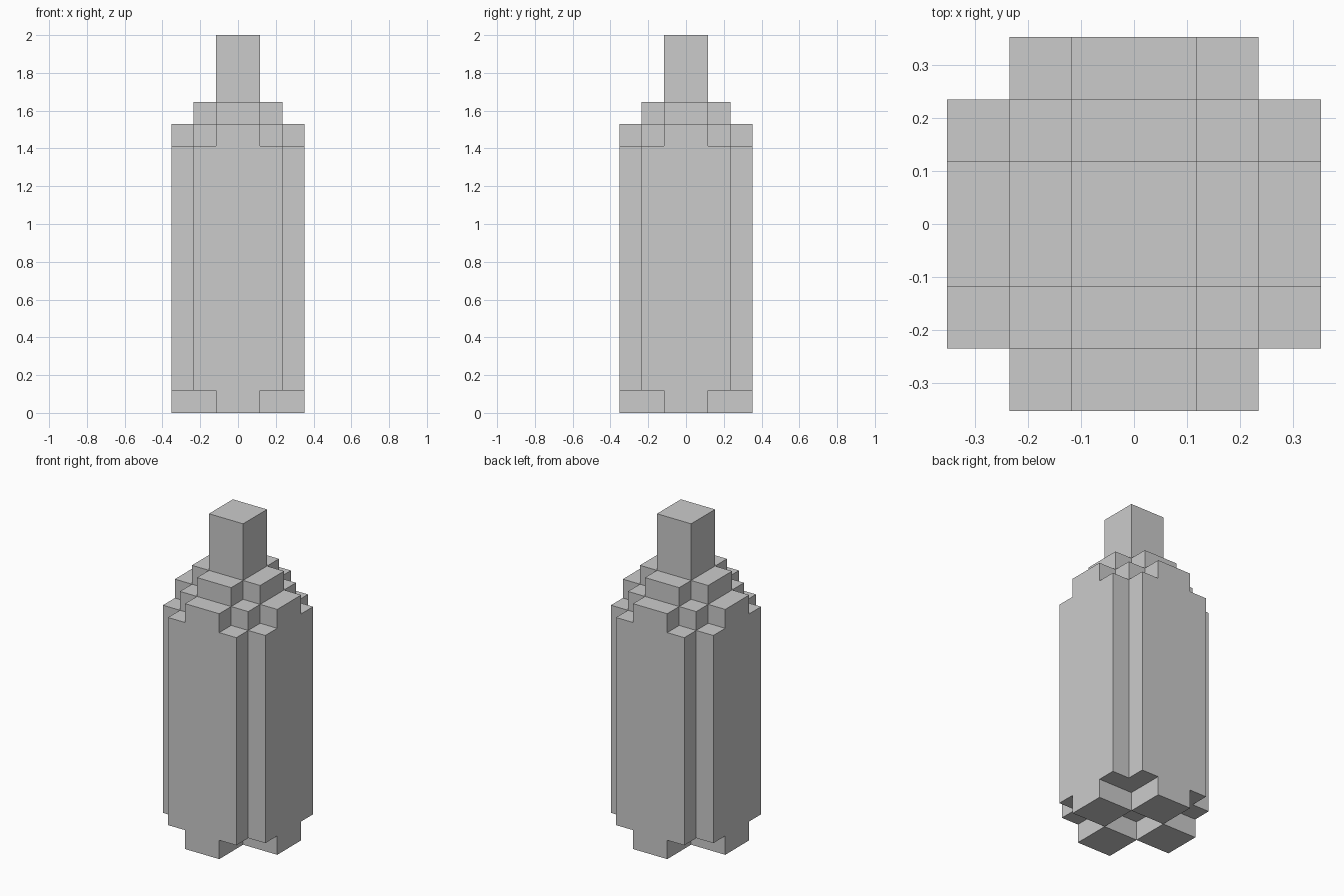
import bpy, bmesh, math
from mathutils import Vector

if "Cube" in bpy.data.objects:
    bpy.data.objects.remove(bpy.data.objects["Cube"])

U = 2 / 17  # edge length of one block


def slab(hx, hy, z0, z1):
    """Cells of a centred slab with half widths hx, hy."""
    return {(x, y, z) for x in range(-hx, hx) for y in range(-hy, hy) for z in range(z0, z1)}


def cross(a, b, z0, z1):
    """Two centred slabs crossing each other."""
    return slab(a, b, z0, z1) | slab(b, a, z0, z1)


parts = {
    # four feet around a recessed underside
    "base_feet": cross(1, 3, 0, 1) - slab(1, 1, 0, 1),
    # tall body with notched corners
    "body": cross(2, 3, 1, 12),
    # stepped shoulders
    "lower_shoulder": slab(2, 2, 12, 13) | cross(1, 3, 12, 13),
    "upper_shoulder": cross(1, 2, 13, 14),
    # neck
    "neck": slab(1, 1, 14, 17),
}
solid = set().union(*parts.values())


def build(name, cells):
    """Make a mesh from the exposed sides of the cells."""
    bm = bmesh.new()
    for c in sorted(cells):
        centre = Vector(c) + Vector((0.5, 0.5, 0.5))
        for axis in range(3):
            for s in (-1, 1):
                n = [0, 0, 0]
                n[axis] = s
                if tuple(c[i] + n[i] for i in range(3)) in solid:
                    continue
                n = Vector(n)
                u = Vector((n.y, n.z, n.x))
                v = n.cross(u)
                corners = ((-1, -1), (1, -1), (1, 1), (-1, 1))
                bm.faces.new([bm.verts.new((centre + (n + u * i + v * j) / 2) * U)
                              for i, j in corners])
    bmesh.ops.remove_doubles(bm, verts=bm.verts, dist=1e-4)
    # merge coplanar squares into large flat faces
    bmesh.ops.dissolve_limit(bm, angle_limit=math.radians(1), verts=bm.verts, edges=bm.edges)
    mesh = bpy.data.meshes.new(name)
    bm.to_mesh(mesh)
    bm.free()
    bpy.context.collection.objects.link(bpy.data.objects.new(name, mesh))


for part_name, part_cells in parts.items():
    build(part_name, part_cells)
